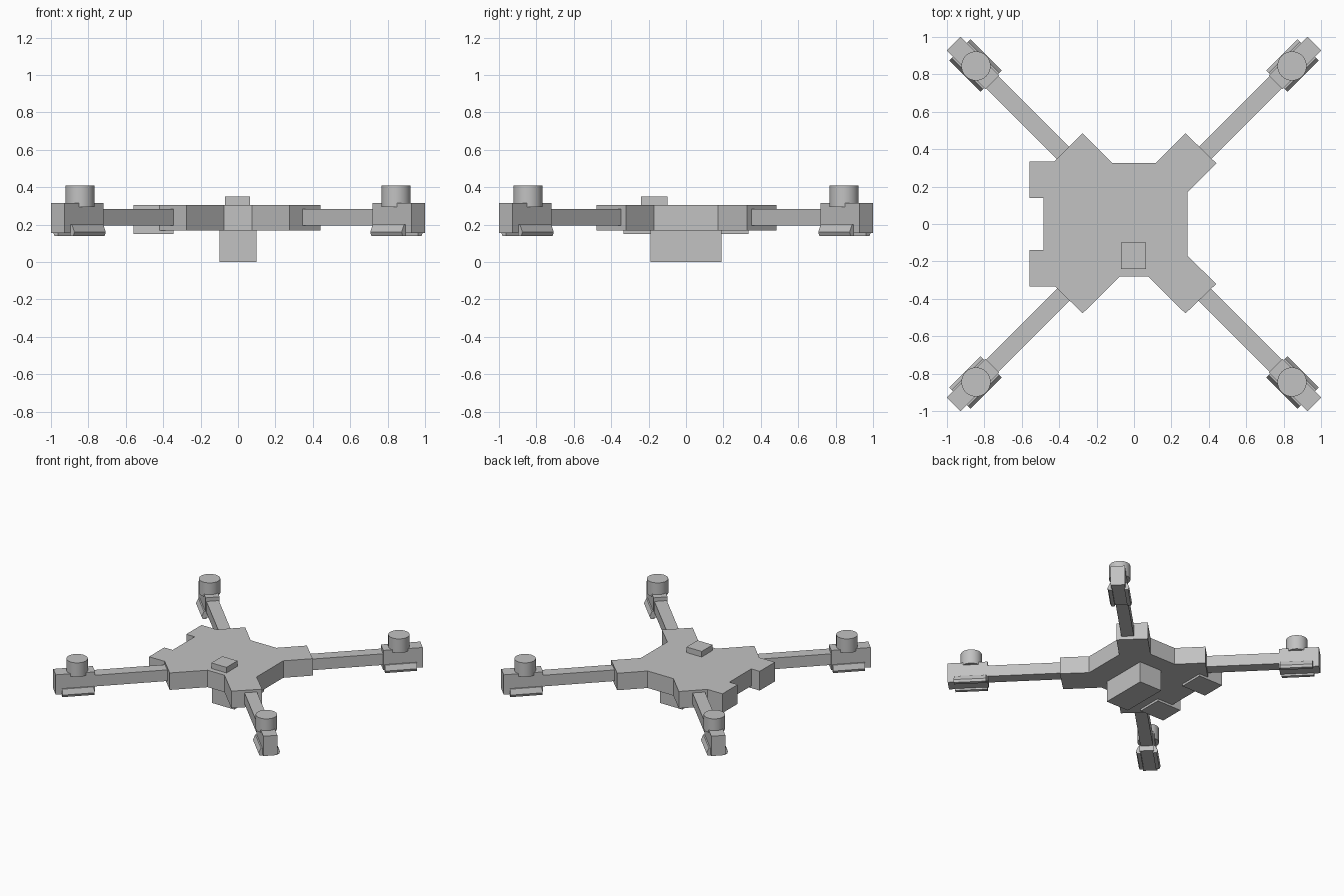
import bpy
import bmesh
from math import pi
from mathutils import Matrix, Vector

if "Cube" in bpy.data.objects:
    bpy.data.objects.remove(bpy.data.objects["Cube"], do_unlink=True)

grey = bpy.data.materials.new("plain_grey")
grey.use_nodes = True
grey.diffuse_color = (0.54, 0.54, 0.54, 1)
grey.node_tree.nodes["Principled BSDF"].inputs["Base Color"].default_value = (0.54, 0.54, 0.54, 1)


def finish(name, bm, matrix=Matrix()):
    """Turn a bmesh into a named grey object."""
    bmesh.ops.recalc_face_normals(bm, faces=bm.faces)
    mesh = bpy.data.meshes.new(name)
    bm.to_mesh(mesh)
    bm.free()
    mesh.transform(matrix)
    mesh.materials.append(grey)
    obj = bpy.data.objects.new(name, mesh)
    bpy.context.collection.objects.link(obj)
    return obj


def prism(name, points, offset, matrix=Matrix()):
    """Extrude a closed 3D outline along an offset."""
    bm = bmesh.new()
    face = bm.faces.new([bm.verts.new(p) for p in points])
    out = bmesh.ops.extrude_face_region(bm, geom=[face], use_keep_orig=True)
    verts = [v for v in out["geom"] if isinstance(v, bmesh.types.BMVert)]
    bmesh.ops.translate(bm, verts=verts, vec=Vector(offset))
    return finish(name, bm, matrix)


def box(name, x, y, z, matrix=Matrix()):
    corners = [(x[0], y[0], z[0]), (x[1], y[0], z[0]), (x[1], y[1], z[0]), (x[0], y[1], z[0])]
    return prism(name, corners, (0, 0, z[1] - z[0]), matrix)


# Central hull with four diagonal lobes
outline = [
    (0.285, 0.17), (0.44, 0.325), (0.275, 0.485), (0.115, 0.325),
    (-0.115, 0.325), (-0.275, 0.485), (-0.425, 0.335), (-0.485, 0.3),
    (-0.485, -0.3), (-0.425, -0.33), (-0.275, -0.478), (-0.075, -0.28),
    (0.075, -0.28), (0.275, -0.478), (0.44, -0.32), (0.285, -0.17),
]
prism("hull", [(x, y, 0.168) for x, y in outline], (0, 0, 0.137))

# Tabs on the right edge, belly pack and top cap
for side, y in (("back", (0.14, 0.335)), ("front", (-0.335, -0.14))):
    box(side + "_side_tab", (-0.56, -0.345), y, (0.15, 0.305))
box("belly_pack", (-0.1, 0.1), (-0.19, 0.19), (0, 0.17))
box("top_cap", (-0.07, 0.065), (-0.24, -0.1), (0.3, 0.35))

# Four arms, each with a pod, two skid rails and a motor
rail_profile = [(0.045, 0.2), (0.062, 0.2), (0.08, 0.16), (0.072, 0.14), (0.045, 0.14)]
corners = ["back_left", "back_right", "front_right", "front_left"]
for i, corner in enumerate(corners):
    turn = Matrix.Rotation(pi / 4 + i * pi / 2, 4, "Z")
    box(corner + "_arm", (0.45, 1.1), (-0.046, 0.046), (0.195, 0.285), turn)
    box(corner + "_pod", (1.07, 1.363), (-0.052, 0.052), (0.155, 0.315), turn)
    for s, label in ((1, "a"), (-1, "b")):
        prism(corner + "_rail_" + label, [(1.08, s * y, z) for y, z in rail_profile],
              (0.237, 0, 0), turn)
    bm = bmesh.new()
    bmesh.ops.create_cone(bm, cap_ends=True, segments=32, radius1=0.078, radius2=0.078,
                          depth=0.115, matrix=Matrix.Translation((1.195, 0, 0.3525)))
    motor = finish(corner + "_motor", bm, turn)
    bpy.ops.object.select_all(action="DESELECT")
    motor.select_set(True)
    bpy.context.view_layer.objects.active = motor
    bpy.ops.object.shade_smooth_by_angle()
